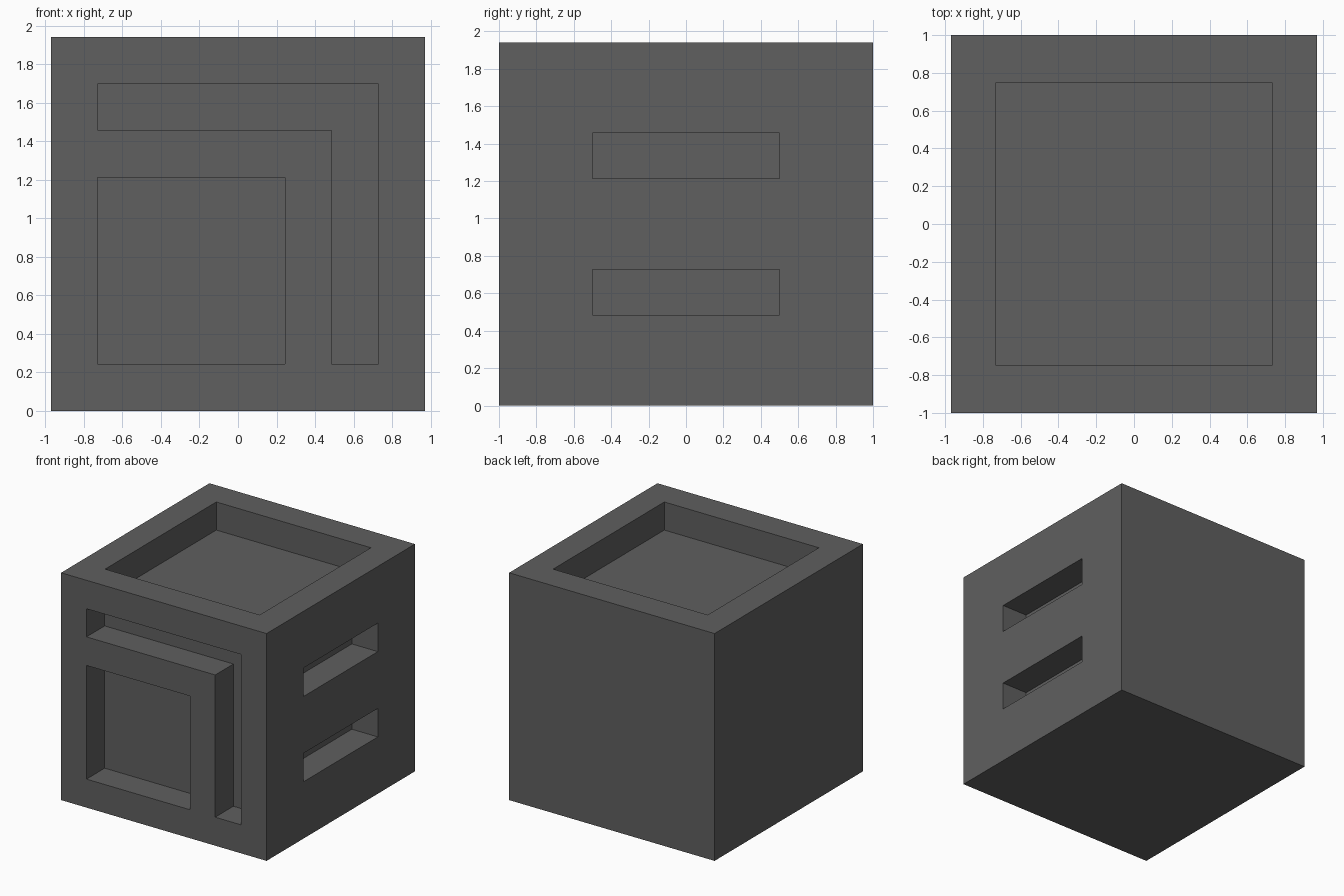
import bpy
import bmesh
from mathutils import Vector

cube = bpy.data.objects.get("Cube")
if cube:
    bpy.data.objects.remove(cube, do_unlink=True)

grey = bpy.data.materials.new("dark_grey")
grey.use_nodes = True
colour = (0.115, 0.115, 0.115, 1)
grey.diffuse_color = colour
grey.node_tree.nodes["Principled BSDF"].inputs["Base Color"].default_value = colour

W, D, H = 0.97, 1.0, 1.94   # half width, half depth, height
DEPTH = 0.245               # depth of every recess
OVER = 0.1                  # how far cutters stick out of the block


def prism(name, points, push):
    """Extrude a flat outline along a vector into a closed solid."""
    bm = bmesh.new()
    face = bm.faces.new([bm.verts.new(p) for p in points])
    out = bmesh.ops.extrude_face_region(bm, geom=[face])
    verts = [v for v in out["geom"] if isinstance(v, bmesh.types.BMVert)]
    bmesh.ops.translate(bm, verts=verts, vec=Vector(push))
    bmesh.ops.recalc_face_normals(bm, faces=bm.faces)
    mesh = bpy.data.meshes.new(name)
    bm.to_mesh(mesh)
    bm.free()
    mesh.materials.append(grey)
    obj = bpy.data.objects.new(name, mesh)
    bpy.context.collection.objects.link(obj)
    return obj


def rect(a0, a1, b0, b1):
    return [(a0, b0), (a1, b0), (a1, b1), (a0, b1)]


# Solid block
block = prism("block", [(x, y, 0) for x, y in rect(-W, W, -D, D)], (0, 0, H))

# Recess outlines
square = rect(-0.73, 0.245, 0.243, 1.213)
corner = [(-0.73, 1.457), (0.485, 1.457), (0.485, 0.243),
          (0.73, 0.243), (0.73, 1.697), (-0.73, 1.697)]
tray = rect(-0.73, 0.73, -0.75, 0.75)

# Front recesses, side slots and top tray
cutters = []
for name, outline in (("front_square", square), ("front_corner_channel", corner)):
    cutters.append(prism(name, [(x, -D - OVER, z) for x, z in outline],
                         (0, OVER + DEPTH, 0)))
for name, z in (("lower_slot", 0.485), ("upper_slot", 1.213)):
    cutters.append(prism(name, [(W + OVER, y, h) for y, h in rect(-0.5, 0.5, z, z + 0.243)],
                         (-OVER - DEPTH, 0, 0)))
cutters.append(prism("top_tray", [(x, y, H + OVER) for x, y in tray],
                     (0, 0, -OVER - 0.24)))

# Carve the recesses, then drop the cutters
for cutter in cutters:
    mod = block.modifiers.new(cutter.name, "BOOLEAN")
    mod.operation = "DIFFERENCE"
    mod.solver = "EXACT"
    mod.object = cutter
    cutter.hide_render = True
bpy.context.view_layer.update()
carved = bpy.data.meshes.new_from_object(
    block.evaluated_get(bpy.context.evaluated_depsgraph_get()))
block.modifiers.clear()
block.data = carved
carved.name = "block"
carved.materials.clear()
carved.materials.append(grey)
for face in carved.polygons:
    face.material_index = 0
    face.use_smooth = False
for cutter in cutters:
    bpy.data.objects.remove(cutter, do_unlink=True)
